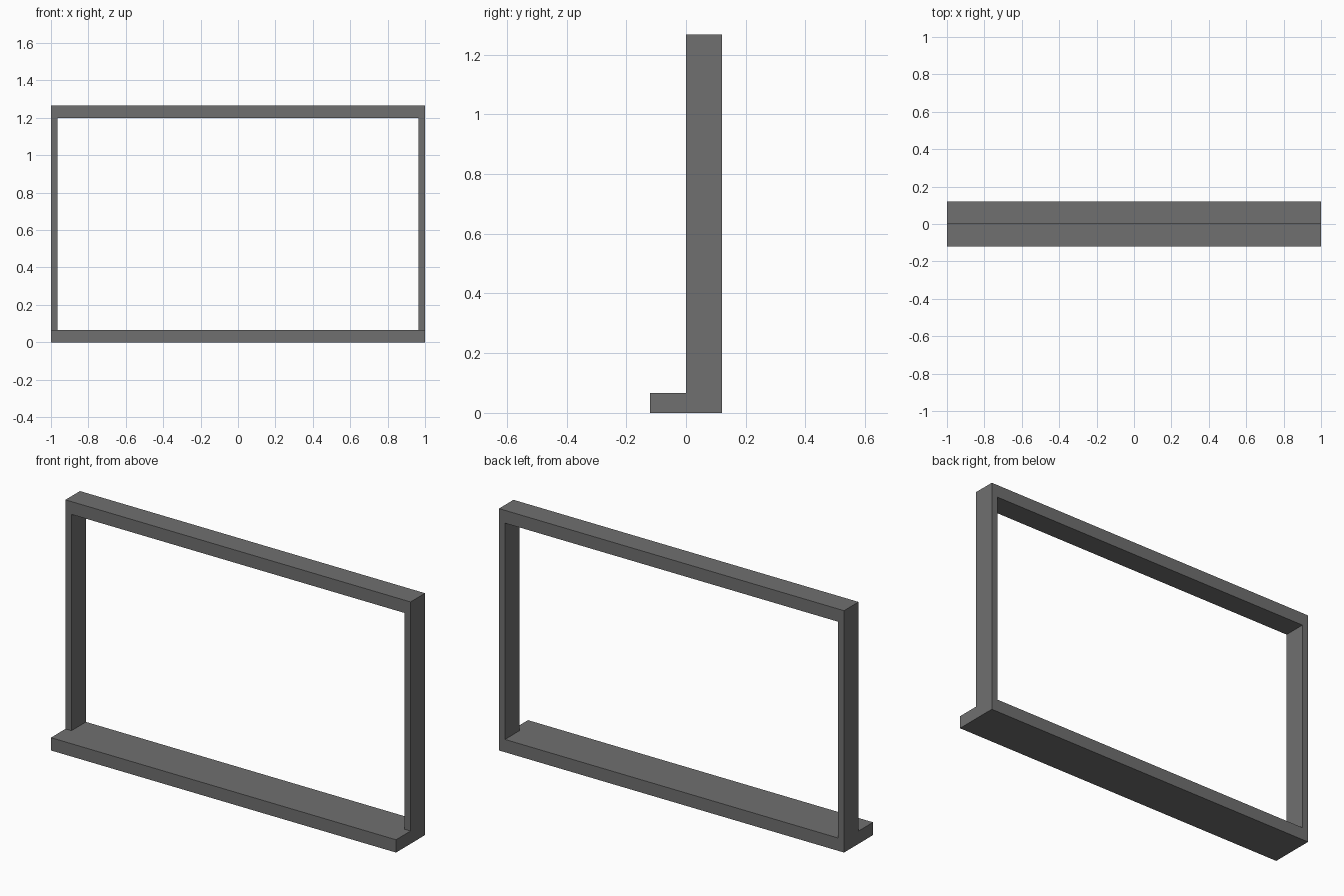
import bpy, bmesh

if "Cube" in bpy.data.objects:
    bpy.data.objects.remove(bpy.data.objects["Cube"])

# overall sizes
HALF_W = 1.0       # half width
TOP = 1.267        # overall height
SILL = 0.067       # sill thickness
HEAD = 0.067       # top rail thickness
JAMB = 0.035       # side post thickness
DEPTH = 0.12       # frame runs y 0..DEPTH, sill runs -DEPTH..DEPTH

grey = bpy.data.materials.new("dark_grey")
grey.diffuse_color = (0.16, 0.16, 0.16, 1.0)
grey.use_nodes = True
grey.node_tree.nodes["Principled BSDF"].inputs["Base Color"].default_value = grey.diffuse_color


def extrude_profile(name, profile, y0, y1):
    """Extrude an x/z outline from y0 to y1 as a closed solid."""
    bm = bmesh.new()
    face = bm.faces.new([bm.verts.new((x, y0, z)) for x, z in profile])
    result = bmesh.ops.extrude_face_region(bm, geom=[face], use_keep_orig=True)
    moved = [g for g in result["geom"] if isinstance(g, bmesh.types.BMVert)]
    bmesh.ops.translate(bm, verts=moved, vec=(0, y1 - y0, 0))
    bmesh.ops.recalc_face_normals(bm, faces=bm.faces[:])
    mesh = bpy.data.meshes.new(name)
    bm.to_mesh(mesh)
    bm.free()
    mesh.materials.append(grey)
    obj = bpy.data.objects.new(name, mesh)
    bpy.context.collection.objects.link(obj)
    return obj


# deep sill, projecting to the front
extrude_profile("sill", [(-HALF_W, 0), (HALF_W, 0), (HALF_W, SILL), (-HALF_W, SILL)],
                -DEPTH, DEPTH)

# side posts and top rail as one continuous arch standing on the sill
inner = HALF_W - JAMB
half = [(HALF_W, TOP), (HALF_W, SILL), (inner, SILL), (inner, TOP - HEAD)]
extrude_profile("posts_and_top_rail", half + [(-x, z) for x, z in reversed(half)],
                0, DEPTH)
